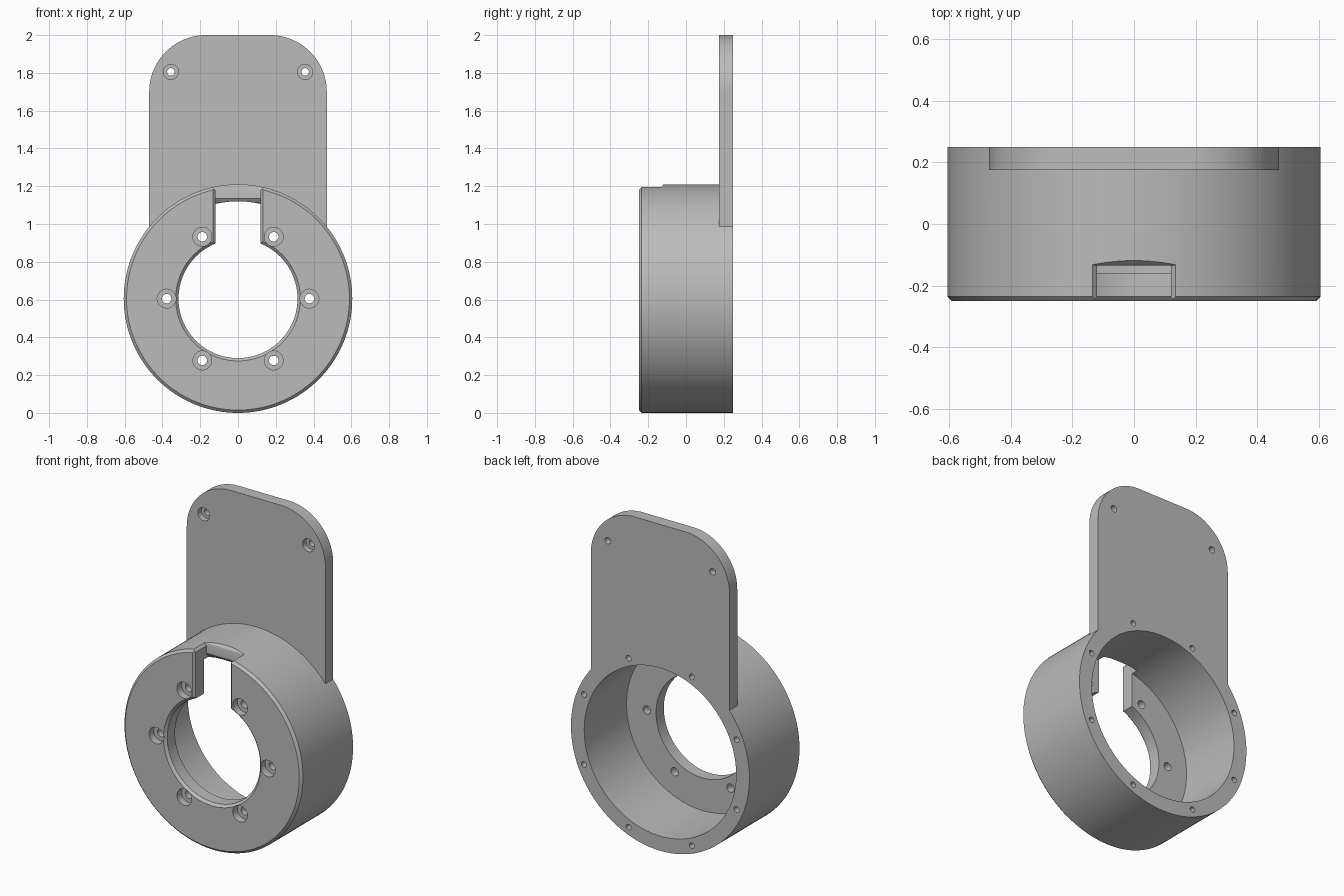
import bpy, bmesh
from math import sin, cos, pi, radians

R = 0.605          # outer radius of the housing, also its centre height
SEGMENTS = 128

if "Cube" in bpy.data.objects:
    bpy.data.objects.remove(bpy.data.objects["Cube"], do_unlink=True)

grey = bpy.data.materials.new("plain grey")
grey.use_nodes = True
colour = (0.5, 0.5, 0.5, 1)
grey.diffuse_color = colour
grey.node_tree.nodes["Principled BSDF"].inputs["Base Color"].default_value = colour


def skin(bm, rings):
    """Closed solid through a stack of matching rings."""
    loops = [[bm.verts.new(p) for p in ring] for ring in rings]
    n = len(loops[0])
    for a, b in zip(loops, loops[1:]):
        for i in range(n):
            j = (i + 1) % n
            bm.faces.new((a[i], a[j], b[j], b[i]))
    bm.faces.new(loops[0][::-1])
    bm.faces.new(loops[-1])


def lathe(bm, profile, cx=0, cz=R, n=SEGMENTS):
    """Turn (radius, y) pairs about an axis running front to back."""
    skin(bm, [[(cx + r * cos(2 * pi * i / n), y, cz + r * sin(2 * pi * i / n))
               for i in range(n)] for r, y in profile])


def make(name, bm):
    bmesh.ops.recalc_face_normals(bm, faces=bm.faces)
    mesh = bpy.data.meshes.new(name)
    bm.to_mesh(mesh)
    bm.free()
    mesh.materials.append(grey)
    obj = bpy.data.objects.new(name, mesh)
    bpy.context.collection.objects.link(obj)
    return obj


def combine(target, tool, operation):
    """Apply a boolean and discard the tool."""
    mod = target.modifiers.new(tool.name, 'BOOLEAN')
    mod.operation = operation
    mod.solver = 'EXACT'
    mod.object = tool
    bpy.context.view_layer.objects.active = target
    bpy.ops.object.modifier_apply(modifier=mod.name)
    bpy.data.objects.remove(tool, do_unlink=True)


# Round housing with a chamfered front rim
bm = bmesh.new()
lathe(bm, [(R - 0.015, -0.25), (R, -0.235), (R, 0.25)])
housing = make("mounting_housing", bm)

# Upright back plate with two rounded top corners
W, CORNER, STEPS = 0.47, 0.3, 24
outline = [(-W, R), (W, R)]
for side, start in ((1, 0), (-1, 90)):
    for i in range(STEPS + 1):
        a = radians(start + 90 * i / STEPS)
        outline.append((side * (W - CORNER) + CORNER * cos(a),
                        2 - CORNER + CORNER * sin(a)))
bm = bmesh.new()
skin(bm, [[(x, y, z) for x, z in outline] for y in (0.175, 0.25)])
combine(housing, make("back_plate", bm), 'UNION')

# Front bore and wide rear cavity
bm = bmesh.new()
lathe(bm, [(0.345, -0.265), (0.315, -0.235), (0.315, -0.16),
           (0.515, -0.16), (0.515, 0.3)])
combine(housing, make("cavity_cutter", bm), 'DIFFERENCE')

# Slot through the front and top wall, flaring at its edges
bm = bmesh.new()
skin(bm, [[(-w, -0.4, z), (w, -0.4, z), (w, y, z), (-w, y, z)]
          for z, w, y in ((R, 0.12, -0.12), (1.115, 0.12, -0.12),
                          (1.135, 0.12, -0.135), (1.18, 0.12, -0.135),
                          (1.195, 0.135, -0.132), (1.225, 0.165, -0.105))])
combine(housing, make("slot_cutter", bm), 'DIFFERENCE')

# Chamfer along the front edges of the slot
bm = bmesh.new()
skin(bm, [[(-w, y, R), (w, y, R), (w, y, 1.4), (-w, y, 1.4)]
          for y, w in ((-0.27, 0.152), (-0.237, 0.119))])
combine(housing, make("slot_chamfer_cutter", bm), 'DIFFERENCE')

# Screw holes: six counterbored in front, eight in the rear rim, two in the plate
bm = bmesh.new()
for i in range(6):
    a = radians(60 * i)
    lathe(bm, [(0.05, -0.3), (0.05, -0.205), (0.025, -0.205), (0.025, -0.1)],
          0.378 * cos(a), R + 0.378 * sin(a), 32)
for i in range(8):
    a = radians(22.5 + 45 * i)
    lathe(bm, [(0.017, 0.12), (0.017, 0.3)],
          0.56 * cos(a), R + 0.56 * sin(a), 24)
for x in (-0.355, 0.355):
    lathe(bm, [(0.04, 0.1), (0.04, 0.21), (0.02, 0.21), (0.02, 0.3)], x, 1.805, 32)
combine(housing, make("hole_cutter", bm), 'DIFFERENCE')

# Smooth the round walls, keep the edges crisp
bpy.ops.object.select_all(action='DESELECT')
housing.select_set(True)
bpy.context.view_layer.objects.active = housing
bpy.ops.object.shade_smooth_by_angle(angle=radians(30))
